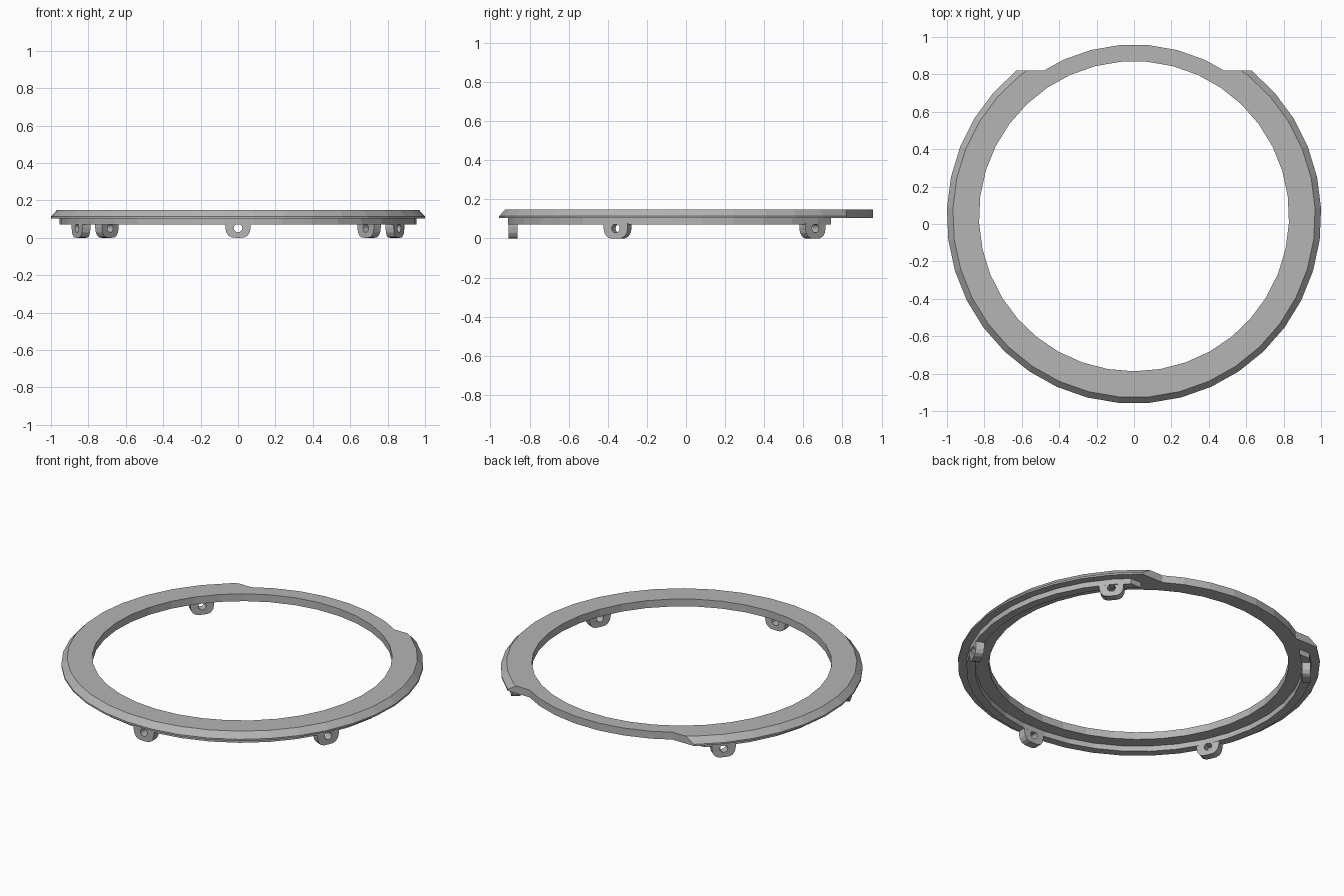
import bpy, bmesh, math

if "Cube" in bpy.data.objects:
    bpy.data.objects.remove(bpy.data.objects["Cube"])

CY = 0.0415          # centre of the circles in y
N = 37               # sides of every circle
FLAT = 180 / N       # start angle that puts a flat side at the front

# Dark grey plastic
grey = bpy.data.materials.new("dark_grey")
grey.diffuse_color = (0.46, 0.46, 0.46, 1)
grey.use_nodes = True
grey.node_tree.nodes["Principled BSDF"].inputs["Base Color"].default_value = grey.diffuse_color


def polar(r, deg, z):
    """Point on a circle, angle counted from the front (-y)."""
    a = math.radians(deg)
    return (r * math.sin(a), CY - r * math.cos(a), z)


def finish(bm, name):
    bmesh.ops.recalc_face_normals(bm, faces=bm.faces)
    mesh = bpy.data.meshes.new(name)
    bm.to_mesh(mesh)
    bm.free()
    mesh.materials.append(grey)
    obj = bpy.data.objects.new(name, mesh)
    bpy.context.collection.objects.link(obj)
    return obj


def ring(name, profile, start, cut_y=None, keep_back=False):
    """Spin a closed (r, z) profile in N steps, optionally cut it at a y plane."""
    bm = bmesh.new()
    rows = [[bm.verts.new(polar(r, start + 360 * i / N, z)) for r, z in profile]
            for i in range(N)]
    m = len(profile)
    for i in range(N):
        a, b = rows[i], rows[(i + 1) % N]
        for j in range(m):
            k = (j + 1) % m
            bm.faces.new((a[j], b[j], b[k], a[k]))
    if cut_y is not None:
        bmesh.ops.bisect_plane(bm, geom=bm.verts[:] + bm.edges[:] + bm.faces[:],
                               plane_co=(0, cut_y, 0), plane_no=(0, 1, 0),
                               clear_outer=not keep_back, clear_inner=keep_back)
        bmesh.ops.holes_fill(bm, edges=[e for e in bm.edges if e.is_boundary])
    return finish(bm, name)


def prism(name, r, start, z0, z1):
    bm = bmesh.new()
    low = [bm.verts.new(polar(r, start + 360 * i / N, z0)) for i in range(N)]
    high = [bm.verts.new(polar(r, start + 360 * i / N, z1)) for i in range(N)]
    bm.faces.new(low)
    bm.faces.new(high)
    for i in range(N):
        j = (i + 1) % N
        bm.faces.new((low[i], low[j], high[j], high[i]))
    return finish(bm, name)


def subtract(obj, cutter):
    cutter.hide_render = True
    cutter.hide_set(True)
    mod = obj.modifiers.new("cut", 'BOOLEAN')
    mod.operation = 'DIFFERENCE'
    mod.solver = 'EXACT'
    mod.object = cutter


# Flat bezel plate with a chamfered rim
plate = ring("bezel_plate", [(0.7, 0.104), (1.001, 0.104), (1.001, 0.114),
                             (0.969, 0.149), (0.7, 0.149)], FLAT)
# Round opening, and the narrow back section with straight shoulders
subtract(plate, prism("opening_cutter", 0.829, 0, 0.0, 0.3))
subtract(plate, ring("back_cutter", [(0.918, 0.0), (1.3, 0.0), (1.3, 0.3), (0.918, 0.3)],
                     0, cut_y=0.82, keep_back=True))

# Lip under the plate, open at the back
ring("under_lip", [(0.905, 0.071), (0.954, 0.071), (0.954, 0.107), (0.905, 0.107)],
     FLAT, cut_y=0.742)

# Mounting lugs with screw holes
half = [(0.068, 0.08), (0.068, 0.055), (0.063, 0.029), (0.05, 0.01), (0.03, 0.001)]
outline = [(0, 0.08)] + half + [(0, 0)] + [(-x, z) for x, z in reversed(half)]
hole = [(0.023 * math.sin(math.radians(30 * i)), 0.052 + 0.023 * math.cos(math.radians(30 * i)))
        for i in range(12)]


def lug(name, deg):
    bm = bmesh.new()
    a = math.radians(deg)

    def loop(points, r):
        return [bm.verts.new((r * math.sin(a) + x * math.cos(a),
                              CY - r * math.cos(a) + x * math.sin(a), z)) for x, z in points]
    loops = [loop(outline, 0.95), loop(outline, 0.902), loop(hole, 0.902), loop(hole, 0.95)]
    for p, q in zip(loops, loops[1:] + loops[:1]):
        for i in range(12):
            j = (i + 1) % 12
            bm.faces.new((p[i], p[j], q[j], q[i]))
    return finish(bm, name)


for i, deg in enumerate((-130.8, -65, 0, 65, 130.8)):
    lug(f"mounting_lug_{i + 1}", deg)
